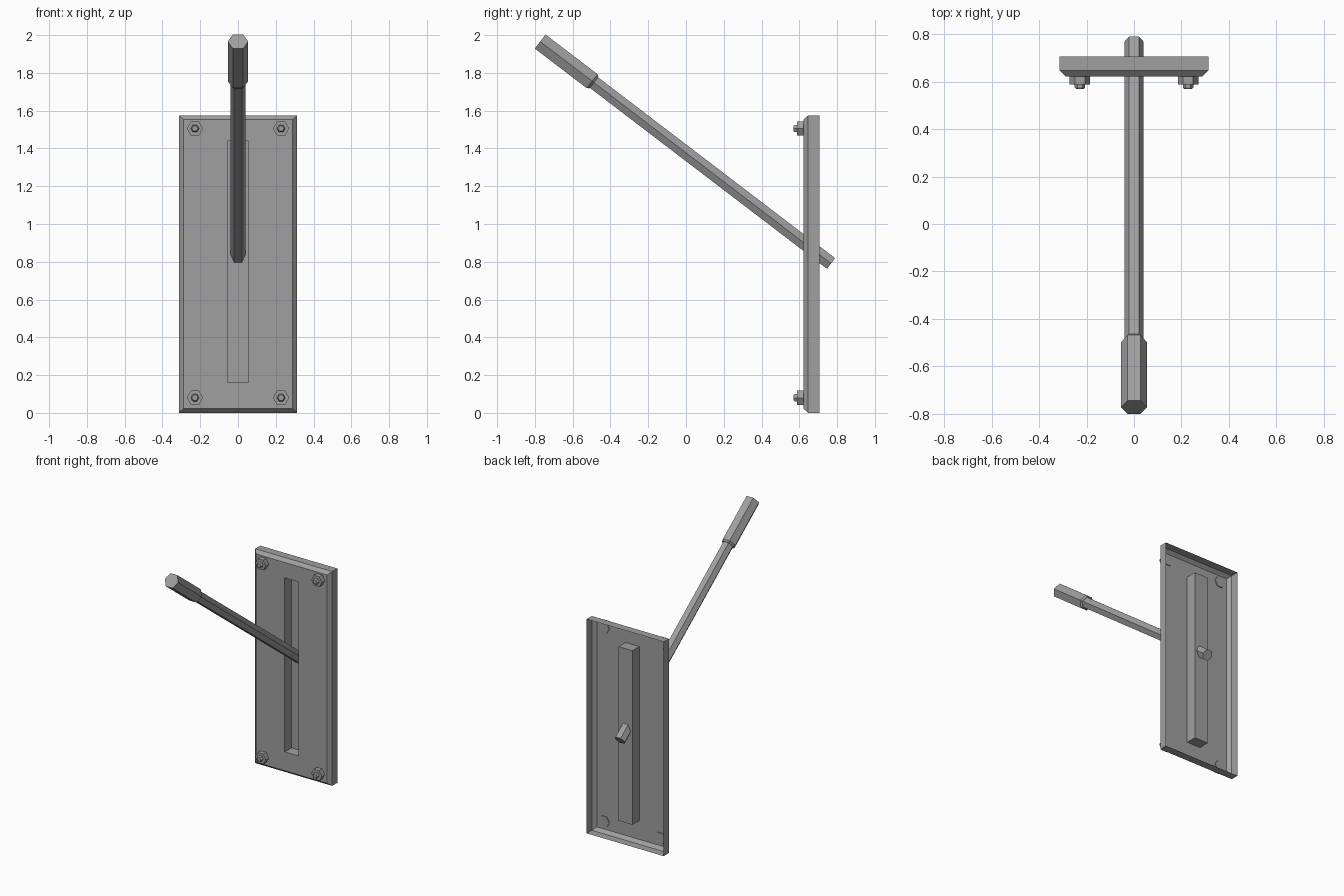
import bpy, bmesh, math
from mathutils import Matrix, Vector

cube = bpy.data.objects.get("Cube")
if cube:
    bpy.data.objects.remove(cube, do_unlink=True)

steel = bpy.data.materials.new("grey_steel")
steel.use_nodes = True
grey = (0.35, 0.35, 0.35, 1)
steel.diffuse_color = grey
steel.node_tree.nodes["Principled BSDF"].inputs["Base Color"].default_value = grey


def loft(name, rings, cap_start=True, cap_end=True, matrix=Matrix()):
    """Join matching rings of points with quads, capping the ends on request."""
    bm = bmesh.new()
    loops = [[bm.verts.new(p) for p in ring] for ring in rings]
    n = len(loops[0])
    for a, b in zip(loops, loops[1:]):
        for i in range(n):
            j = (i + 1) % n
            bm.faces.new((a[i], a[j], b[j], b[i]))
    if cap_start:
        bm.faces.new(loops[0][::-1])
    if cap_end:
        bm.faces.new(loops[-1])
    mesh = bpy.data.meshes.new(name)
    bm.to_mesh(mesh)
    bm.free()
    mesh.materials.append(steel)
    obj = bpy.data.objects.new(name, mesh)
    obj.matrix_world = matrix
    bpy.context.collection.objects.link(obj)
    return obj


def rect(half_x, low, high, y):
    return [(-half_x, y, low), (half_x, y, low), (half_x, y, high), (-half_x, y, high)]


def hexagon(radius, z):
    return [(radius * math.cos(math.radians(60 * i)),
             radius * math.sin(math.radians(60 * i)), z) for i in range(6)]


def hex_bar(name, profile, matrix):
    return loft(name, [hexagon(r, z) for r, z in profile], matrix=matrix)


# Thin pressed plate: open back, chamfered rim, sunken lever slot
loft("wall_plate", [
    rect(0.313, 0, 1.575, 0.706),
    rect(0.313, 0, 1.575, 0.647),
    rect(0.289, 0.022, 1.553, 0.622),
    rect(0.056, 0.16, 1.44, 0.622),
    rect(0.056, 0.16, 1.44, 0.702),
], cap_start=False)

# Hexagonal lever with a thicker grip at its upper end
foot, tip = Vector((0, 0.768, 0.791)), Vector((0, -0.772, 1.966))
axis = tip - foot
length = axis.length
tilt = Matrix.Rotation(math.atan2(-axis.y, axis.z), 4, "X")
lever = Matrix.Translation(foot) @ tilt
hex_bar("lever_rod", [(0.041, 0), (0.041, length - 0.3)], lever)
hex_bar("lever_grip", [(0.044, length - 0.358), (0.054, length - 0.346),
                       (0.054, length)], lever)

# Nuts and bolt ends in the plate corners
outward = Matrix.Rotation(math.radians(90), 4, "X")
for side, x in (("right", -0.228), ("left", 0.228)):
    for level, z in (("lower", 0.08), ("upper", 1.505)):
        place = Matrix.Translation((x, 0.628, z)) @ outward
        hex_bar(f"{level}_{side}_nut", [(0.043, 0), (0.043, 0.041)], place)
        hex_bar(f"{level}_{side}_bolt", [(0.022, 0.03), (0.022, 0.052),
                                         (0.016, 0.06)], place)
